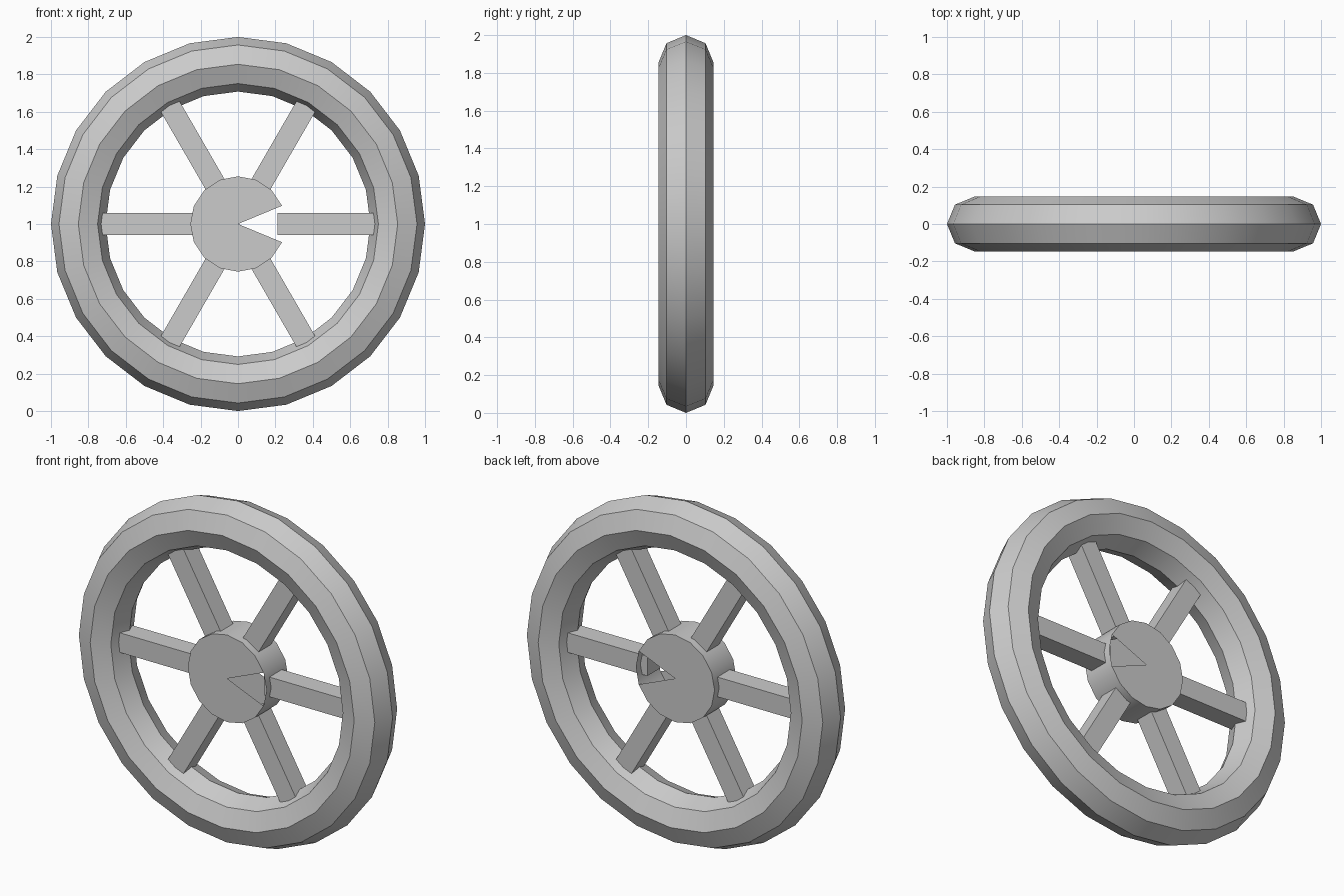
import bpy, bmesh, math
from mathutils import Matrix, Vector

cube = bpy.data.objects.get("Cube")
if cube:
    bpy.data.objects.remove(cube, do_unlink=True)

GREY = (0.6, 0.6, 0.6, 1.0)
CENTRE = Vector((0, 0, 1))
RIM_RADIUS, TUBE_RADIUS = 0.854, 0.146
HUB_RADIUS, HUB_DEPTH = 0.255, 0.2
SPOKE_START, SPOKE_END, SPOKE_WIDTH = 0.21, 0.79, 0.115

grey = bpy.data.materials.new("plain_grey")
grey.use_nodes = True
grey.diffuse_color = GREY
grey.node_tree.nodes["Principled BSDF"].inputs["Base Color"].default_value = GREY


def finish(obj, name):
    """Name, colour and shade a part."""
    obj.name = name
    obj.data.materials.append(grey)
    bpy.ops.object.select_all(action="DESELECT")
    obj.select_set(True)
    bpy.context.view_layer.objects.active = obj
    bpy.ops.object.shade_smooth_by_angle(angle=math.radians(30))


def from_bmesh(bm, name):
    mesh = bpy.data.meshes.new(name)
    bm.to_mesh(mesh)
    bm.free()
    obj = bpy.data.objects.new(name, mesh)
    obj.location = CENTRE
    bpy.context.collection.objects.link(obj)
    finish(obj, name)


# Rim: eight-sided tube
bpy.ops.mesh.primitive_torus_add(
    major_segments=24, minor_segments=8, major_radius=RIM_RADIUS,
    minor_radius=TUBE_RADIUS, location=CENTRE, rotation=(math.pi / 2, 0, 0))
finish(bpy.context.object, "rim")

# Hub: hollow drum whose fan caps lack a wedge on the +x side
bm = bmesh.new()
bmesh.ops.create_cone(
    bm, cap_ends=True, cap_tris=True, segments=16, radius1=HUB_RADIUS,
    radius2=HUB_RADIUS, depth=HUB_DEPTH, matrix=Matrix.Rotation(math.pi / 2, 4, "X"))
bm.normal_update()
wedge = []
for face in bm.faces:
    c = face.calc_center_median()
    if abs(face.normal.y) > 0.9 and abs(math.atan2(c.z, c.x)) < math.pi / 8:
        wedge.append(face)
bmesh.ops.delete(bm, geom=wedge, context="FACES")
from_bmesh(bm, "hub")

# Spokes: six square bars from the hub into the rim
for i in range(6):
    bm = bmesh.new()
    place = Matrix.Rotation(i * math.pi / 3, 4, "Y") @ Matrix.Translation(
        ((SPOKE_START + SPOKE_END) / 2, 0, 0))
    size = Matrix.Diagonal((SPOKE_END - SPOKE_START, SPOKE_WIDTH, SPOKE_WIDTH, 1))
    bmesh.ops.create_cube(bm, size=1, matrix=place @ size)
    from_bmesh(bm, f"spoke_{i + 1}")
